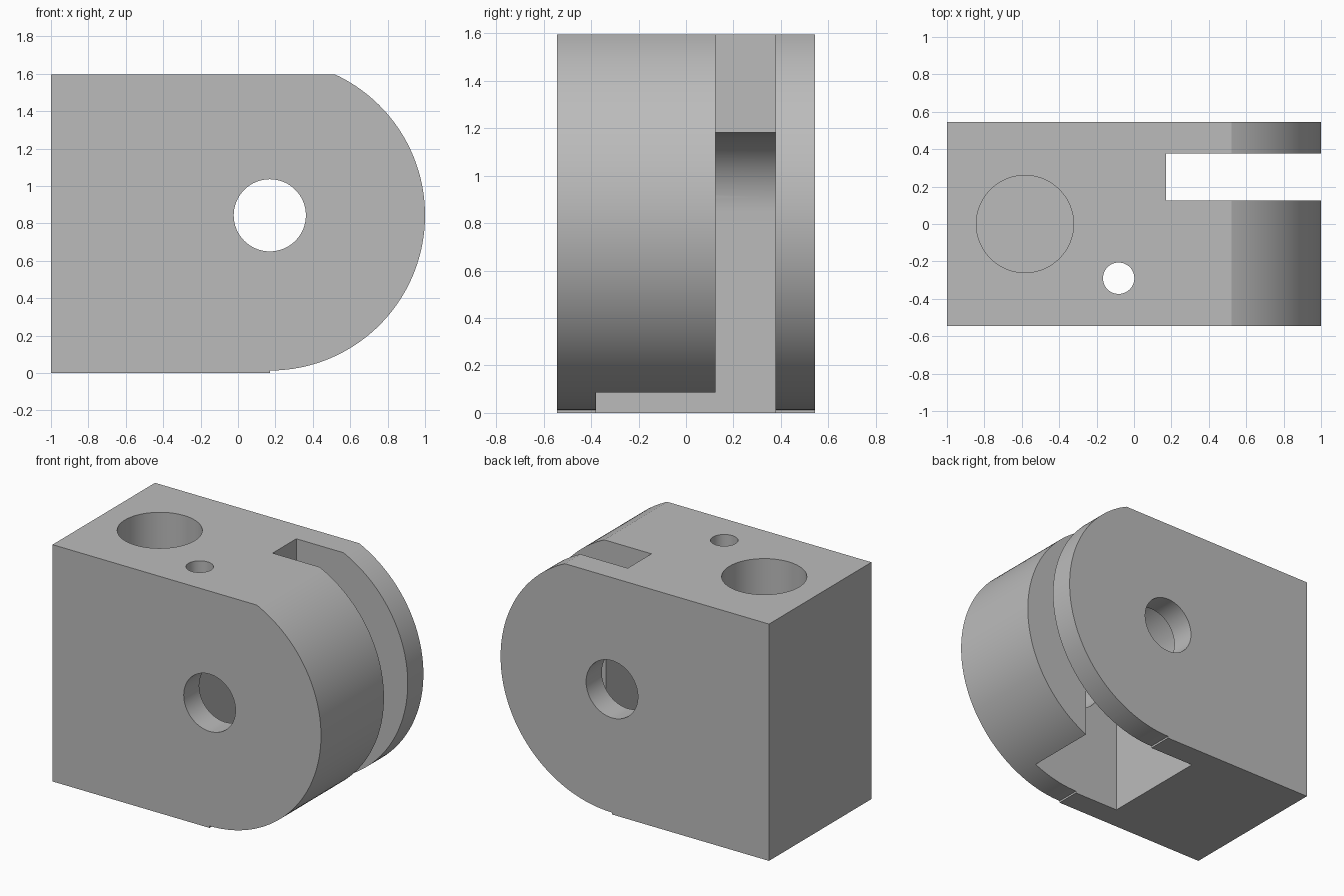
import bpy, bmesh
from math import sin, cos, pi, asin, radians
from mathutils import Vector

if "Cube" in bpy.data.objects:
    bpy.data.objects.remove(bpy.data.objects["Cube"])

PX, PZ = 0.17, 0.843          # pin axis
TOP, HALF_DEPTH = 1.595, 0.545
NOSE_R, POCKET_R, PIN_R = 0.83, 0.34, 0.193


def arc(cx, cy, r, start, end, n):
    return [(cx + r * cos(start + (end - start) * i / n),
             cy + r * sin(start + (end - start) * i / n)) for i in range(n + 1)]


def prism(name, outline, axis, lo, hi):
    """Extrude a 2D outline along y (outline in xz) or z (outline in xy)."""
    place = (lambda p: (p[0], lo, p[1])) if axis == "y" else (lambda p: (p[0], p[1], lo))
    bm = bmesh.new()
    face = bm.faces.new([bm.verts.new(place(p)) for p in outline])
    grown = bmesh.ops.extrude_face_region(bm, geom=[face])["geom"]
    move = Vector((0, hi - lo, 0) if axis == "y" else (0, 0, hi - lo))
    bmesh.ops.translate(bm, vec=move, verts=[v for v in grown if isinstance(v, bmesh.types.BMVert)])
    bmesh.ops.recalc_face_normals(bm, faces=bm.faces)
    mesh = bpy.data.meshes.new(name)
    bm.to_mesh(mesh)
    bm.free()
    obj = bpy.data.objects.new(name, mesh)
    bpy.context.collection.objects.link(obj)
    return obj


def circle(cx, cy, r, n=64):
    return arc(cx, cy, r, 0, 2 * pi, n)[:-1]


# Block with a rounded nose
top_angle = asin((TOP - PZ) / NOSE_R)
outline = [(-1, TOP), (-1, 0), (PX, 0)] + arc(PX, PZ, NOSE_R, -pi / 2, top_angle, 72)
block = prism("clevis_block", outline, "y", -HALF_DEPTH, HALF_DEPTH)

# Round-topped pocket open at the bottom, nose slot, pin bore, top holes
pocket = [(PX - POCKET_R, -0.2), (PX + POCKET_R, -0.2)] + arc(PX, PZ, POCKET_R, 0, pi, 48)
slot = [(PX, -0.2), (1.2, -0.2), (1.2, 1.8), (PX, 1.8)]
cutters = [
    prism("pocket_cutter", pocket, "y", -0.38, 0.378),
    prism("slot_cutter", slot, "y", 0.125, 0.378),
    prism("pin_bore_cutter", circle(PX, PZ, PIN_R), "y", -1, 1),
    prism("large_hole_cutter", circle(-0.583, 0, 0.26), "z", 0.4, 1.8),
    prism("small_hole_cutter", circle(-0.082, -0.29, 0.084, 48), "z", 0.8, 1.8),
]

bpy.ops.object.select_all(action="DESELECT")
block.select_set(True)
bpy.context.view_layer.objects.active = block
for cutter in cutters:
    mod = block.modifiers.new(cutter.name, "BOOLEAN")
    mod.operation = "DIFFERENCE"
    mod.solver = "EXACT"
    mod.object = cutter
    bpy.ops.object.modifier_apply(modifier=mod.name)
    bpy.data.objects.remove(cutter)

# Plain grey finish
grey = bpy.data.materials.new("plain_grey")
grey.use_nodes = True
colour = (0.5, 0.5, 0.5, 1)
grey.diffuse_color = colour
grey.node_tree.nodes["Principled BSDF"].inputs["Base Color"].default_value = colour
block.data.materials.clear()
block.data.materials.append(grey)
bpy.ops.object.shade_smooth_by_angle(angle=radians(25))
